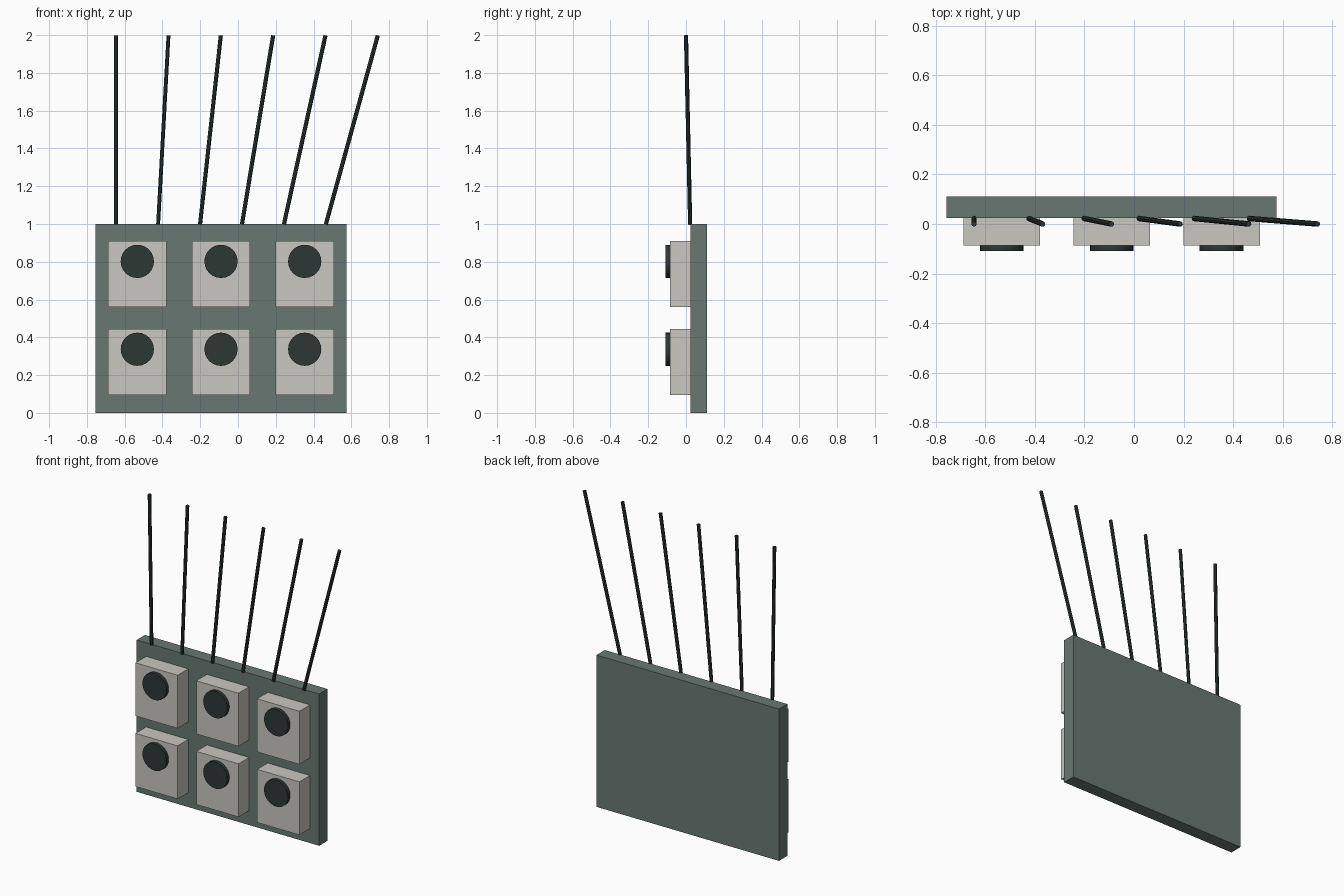
import bpy
from mathutils import Vector

cube = bpy.data.objects.get("Cube")
if cube:
    bpy.data.objects.remove(cube, do_unlink=True)


def material(name, rgb):
    mat = bpy.data.materials.new(name)
    mat.use_nodes = True
    color = (*rgb, 1)
    mat.diffuse_color = color
    mat.node_tree.nodes["Principled BSDF"].inputs["Base Color"].default_value = color
    return mat


green = material("grey_green", (0.14, 0.185, 0.165))
ivory = material("warm_light_grey", (0.58, 0.57, 0.53))
black = material("dark_slate", (0.027, 0.038, 0.036))


def box(name, center, size, mat):
    bpy.ops.mesh.primitive_cube_add(size=1, location=center)
    ob = bpy.context.object
    ob.name = name
    ob.scale = size
    bpy.ops.object.transform_apply(location=False, rotation=False, scale=True)
    ob.data.materials.append(mat)


def rod(name, start, end, radius, sides, mat):
    a, b = Vector(start), Vector(end)
    bpy.ops.mesh.primitive_cylinder_add(vertices=sides, radius=radius,
                                        depth=(b - a).length, location=(a + b) / 2)
    ob = bpy.context.object
    ob.name = name
    ob.rotation_euler = (b - a).to_track_quat('Z', 'Y').to_euler()
    ob.data.materials.append(mat)
    bpy.ops.object.shade_smooth_by_angle()


# Backing board
box("board", (-0.09, 0.067, 0.5), (1.33, 0.086, 1.0), green)

# Grid of raised blocks, each with a round button
for row, z in enumerate((0.27, 0.735)):
    for col in range(3):
        x = -0.533 + col * 0.443
        box(f"block_{row}_{col}", (x, -0.031, z), (0.308, 0.11, 0.35), ivory)
        rod(f"button_{row}_{col}", (x, -0.08, z + 0.067),
            (x, -0.108, z + 0.067), 0.088, 24, black)

# Fanned wires rising from the top edge
for i in range(6):
    rod(f"wire_{i}", (-0.645 + i * 0.222, 0.022, 0.998),
        (-0.645 + i * 0.277, 0.0, 1.998), 0.011, 8, black)
